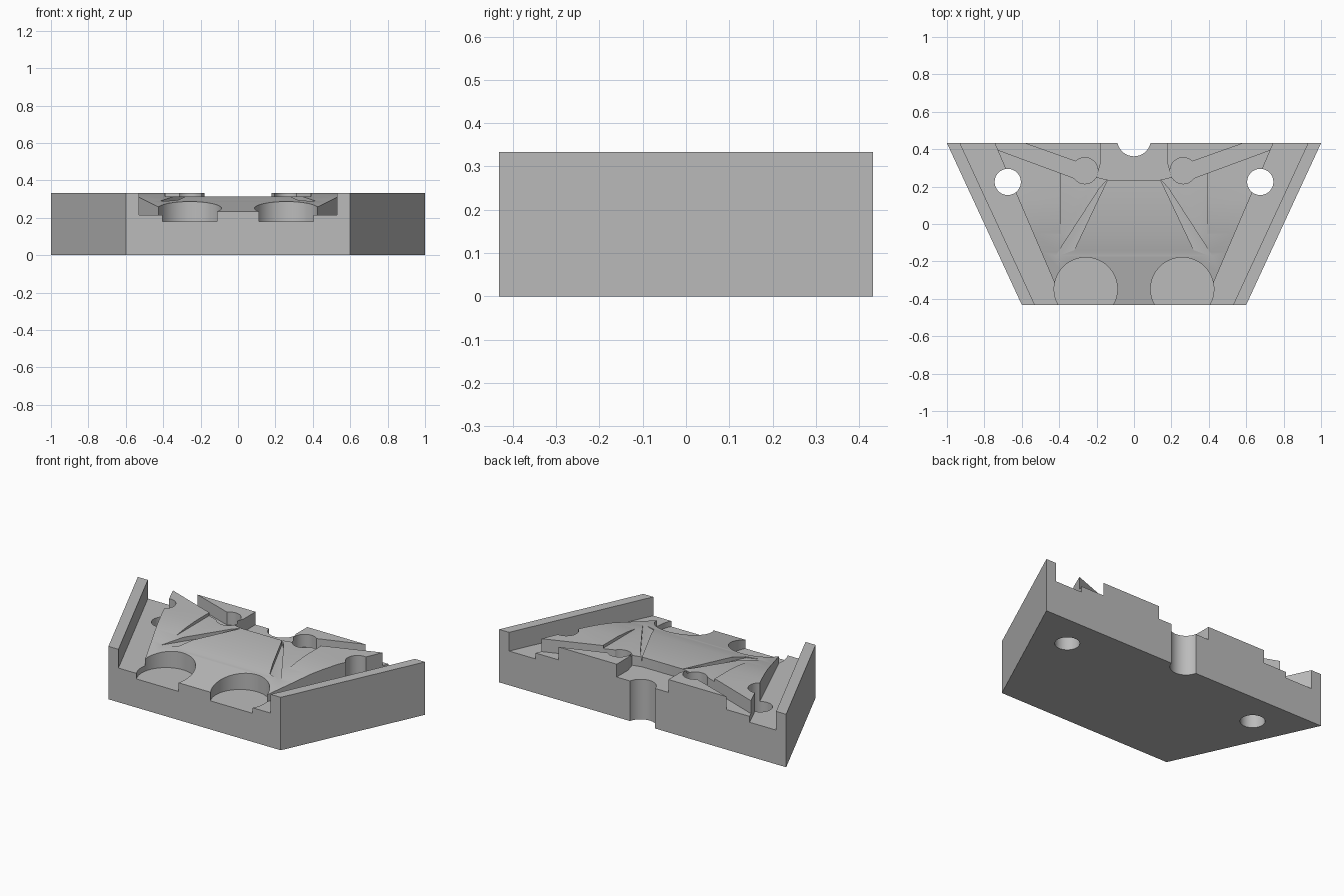
import bpy, bmesh, math

cube = bpy.data.objects.get("Cube")
if cube:
    bpy.data.objects.remove(cube, do_unlink=True)

D, H = 0.432, 0.333          # half depth and height of the block
CHANNEL, LEDGE, POCKET = 0.215, 0.252, 0.18
TOP = 0.6                    # cutters end well above the block

grey = bpy.data.materials.new("plain grey")
grey.use_nodes = True
colour = (0.5, 0.5, 0.5, 1)
grey.diffuse_color = colour
grey.node_tree.nodes["Principled BSDF"].inputs["Base Color"].default_value = colour


def make_object(name, bm):
    bmesh.ops.recalc_face_normals(bm, faces=bm.faces)
    mesh = bpy.data.meshes.new(name)
    bm.to_mesh(mesh)
    bm.free()
    obj = bpy.data.objects.new(name, mesh)
    bpy.context.collection.objects.link(obj)
    obj.data.materials.append(grey)
    return obj


def loft(name, rings):
    """Skin a row of equal closed rings and cap both ends."""
    bm = bmesh.new()
    rows = [[bm.verts.new(p) for p in ring] for ring in rings]
    n = len(rows[0])
    for a, b in zip(rows, rows[1:]):
        for i in range(n):
            bm.faces.new((a[i], a[(i + 1) % n], b[(i + 1) % n], b[i]))
    bm.faces.new(rows[0])
    bm.faces.new(rows[-1])
    return make_object(name, bm)


def prism(name, outline, z0, z1=TOP):
    return loft(name, [[(x, y, z) for x, y in outline] for z in (z0, z1)])


def disc(cx, cy, r, sides=64):
    return [(cx + r * math.cos(math.tau * i / sides),
             cy + r * math.sin(math.tau * i / sides)) for i in range(sides)]


def slant(front, back, y):
    """x of a slanting side line at depth y."""
    return front + (back - front) * (y + D) / (2 * D)


def wing_x(y):
    return slant(0.375, 0.745, y)


def rim_x(y):
    return slant(0.53, 0.93, y)


# Solid trapezoid block
tray = prism("wedge_block", [(-0.6, -D), (0.6, -D), (1, D), (-1, D)], 0, H)


def cut(cutter):
    bpy.context.view_layer.objects.active = tray
    mod = tray.modifiers.new("cut", 'BOOLEAN')
    mod.operation = 'DIFFERENCE'
    mod.solver = 'EXACT'
    mod.object = cutter
    bpy.ops.object.modifier_apply(modifier=mod.name)
    bpy.data.objects.remove(cutter, do_unlink=True)


def cut_both(name, outline, z0):
    for s in (1, -1):
        cut(prism(name, [(s * x, y) for x, y in outline], z0))


# Sloping front of the raised centre, easing into the flat top
slope = [(-0.5, 0.221), (-0.43, 0.235), (-0.25, 0.272), (-0.15, 0.293),
         (-0.05, 0.315), (0.03, 0.326), (0.15, 0.335)]
rings = []
for y, z in slope:
    w = wing_x(y) + 0.04
    rings.append([(-w, y, z), (w, y, z), (w, y, TOP), (-w, y, TOP)])
cut(loft("slope_cutter", rings))

# Channels inside the two rims
cut_both("channel_cutter", [(wing_x(-0.6), -0.6), (rim_x(-0.6), -0.6),
                            (rim_x(0.6), 0.6), (wing_x(0.6), 0.6)], CHANNEL)

# Sunken centre panel between the wings
cut(prism("panel_cutter", [(-0.39, -0.1), (0.39, -0.1),
                           (0.39, 0.27), (-0.39, 0.27)], 0.314))

# Tapering diagonal grooves
cut_both("groove_cutter", [(0.14, 0.24), (0.185, 0.19),
                           (0.425, -0.18), (0.32, -0.14)], 0.289)

# Rear ledge, diagonal slots and their round ends
half = [(0.14, 0.236), (0.2, 0.25), (0.18, 0.32), (0.18, 0.6)]
cut(prism("ledge_cutter", half + [(-x, y) for x, y in reversed(half)], LEDGE))
cut_both("slot_cutter", [(0.25, 0.313), (0.586, D), (0.586, 0.6),
                         (0.8, 0.6), (0.82, 0.43), (0.27, 0.227)], LEDGE)
cut_both("round_cutter", disc(0.263, 0.285, 0.07), LEDGE)

# Large round pockets at the front
cut_both("pocket_cutter", disc(0.258, -0.348, 0.169, 96), POCKET)

# Through holes and the rear notch
cut_both("hole_cutter", disc(0.675, 0.225, 0.07), -0.2)
cut(prism("notch_cutter", disc(0, 0.452, 0.09), -0.2))

bpy.ops.object.select_all(action='DESELECT')
tray.select_set(True)
bpy.context.view_layer.objects.active = tray
bpy.ops.object.shade_smooth_by_angle(angle=math.radians(20))
